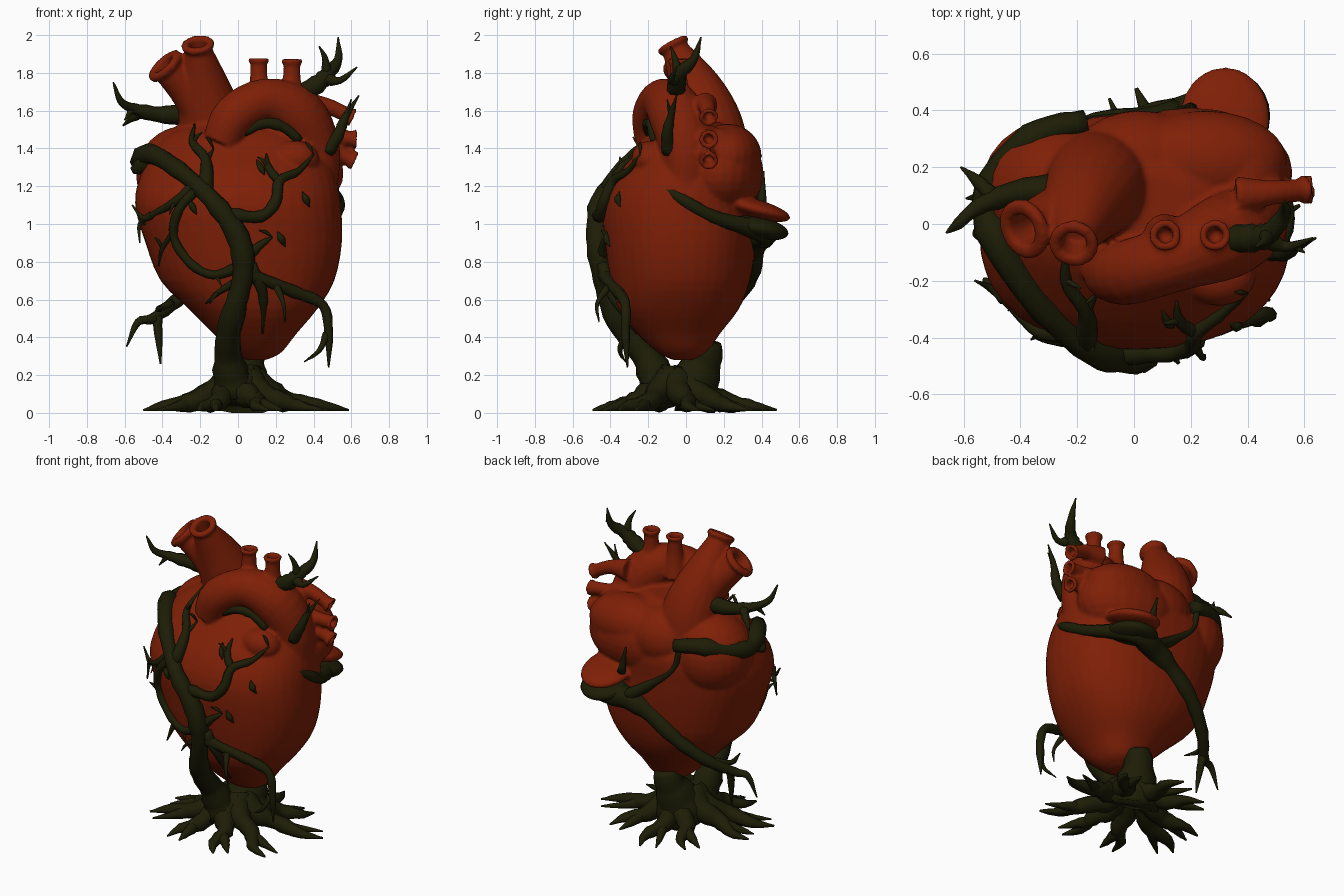
import bpy, bmesh, math, random
from mathutils import Vector, Matrix
from mathutils.bvhtree import BVHTree

random.seed(4)
cube = bpy.data.objects.get("Cube")
if cube:
    bpy.data.objects.remove(cube)


def material(name, colour):
    mat = bpy.data.materials.new(name)
    mat.use_nodes = True
    mat.diffuse_color = (*colour, 1)
    mat.node_tree.nodes["Principled BSDF"].inputs["Base Color"].default_value = (*colour, 1)
    return mat


red = material("heart red", (.21, .014, .002))
bark = material("dark bark", (.012, .012, .002))


def finish(name, bm, mat):
    bmesh.ops.recalc_face_normals(bm, faces=bm.faces)
    for face in bm.faces:
        face.smooth = True
    mesh = bpy.data.meshes.new(name)
    bm.to_mesh(mesh)
    bm.free()
    mesh.materials.append(mat)
    obj = bpy.data.objects.new(name, mesh)
    bpy.context.collection.objects.link(obj)
    return obj


def skin(bm, loops):
    """Bridge a row of equal rings and cap both ends."""
    rows = [[bm.verts.new(co) for co in loop] for loop in loops]
    n = len(rows[0])
    for a, b in zip(rows, rows[1:]):
        for i in range(n):
            j = (i + 1) % n
            bm.faces.new((a[i], a[j], b[j], b[i]))
    bm.faces.new(rows[0][::-1])
    bm.faces.new(rows[-1])


def spline(points, steps):
    pts = [Vector(p) for p in points]
    pts = [pts[0] * 2 - pts[1]] + pts + [pts[-1] * 2 - pts[-2]]
    out = []
    for a, b, c, d in zip(pts, pts[1:], pts[2:], pts[3:]):
        for k in range(steps):
            t = k / steps
            out.append(b + (c - a) * (t / 2) + (a * 2 - b * 5 + c * 4 - d) * (t * t / 2)
                       + (b * 3 - a - c * 3 + d) * (t ** 3 / 2))
    return out + [pts[-2]]


def tube(bm, points, sides=8, steps=4, mouth=False, knobs=0.0):
    """Tapered tube through (x, y, z, radius); a mouth adds a lipped hollow end."""
    path = spline(points, steps)
    mids = [p.to_3d() for p in path]
    radii = [max(p[3], .003) * (1 + random.uniform(-knobs, knobs)) for p in path]
    ways = [(mids[min(i + 1, len(mids) - 1)] - mids[max(i - 1, 0)]).normalized()
            for i in range(len(mids))]
    if mouth:
        end, r, way = mids[-1], radii[-1], ways[-1]
        for shift, scale in ((.1, 1.3), (.45, 1.3), (.55, 1.1), (.5, .7), (-1, .6)):
            mids.append(end + way * shift * r)
            radii.append(r * scale)
            ways.append(way)
    side = ways[0].orthogonal().normalized()
    loops = []
    for mid, r, way in zip(mids, radii, ways):
        side = (side - way * side.dot(way)).normalized()
        other = way.cross(side)
        turn = [math.tau * i / sides for i in range(sides)]
        loops.append([mid + (side * math.cos(a) + other * math.sin(a)) * r for a in turn])
    skin(bm, loops)


def blob(bm, centre, size, tilt=0.0):
    matrix = (Matrix.Translation(centre) @ Matrix.Rotation(tilt, 4, "X")
              @ Matrix.Diagonal((*size, 1)))
    bmesh.ops.create_uvsphere(bm, u_segments=24, v_segments=16, radius=1, matrix=matrix)


def fuller(value):
    """Push a sine or cosine outward for a squarer oval."""
    return math.copysign(abs(value) ** .88, value)


# Heart muscle: stacked ovals of height, centre and half widths
flesh = bmesh.new()
muscle = [(.28, .1, -.02, .05, .05), (.32, .1, -.02, .13, .13), (.42, .09, -.04, .22, .22),
          (.55, .08, -.04, .34, .32), (.7, .05, -.03, .46, .37), (.9, .03, -.03, .52, .4),
          (1.1, 0, -.03, .545, .41), (1.25, 0, 0, .52, .38), (1.38, 0, .02, .46, .29),
          (1.48, 0, .05, .36, .22), (1.54, 0, .06, .2, .12)]
skin(flesh, [[(cx + rx * fuller(math.cos(a)), cy + ry * fuller(math.sin(a)), z)
              for a in (math.tau * i / 40 for i in range(40))]
             for z, cx, cy, rx, ry in spline(muscle, 3)])

# Atria, auricle and rear flap
blob(flesh, (.2, .18, 1.27), (.36, .23, .24))
blob(flesh, (.25, .22, 1.36), (.29, .18, .17))
blob(flesh, (.02, .21, 1.33), (.25, .19, .19))
blob(flesh, (.38, .17, 1.33), (.16, .2, .18))
blob(flesh, (-.28, .12, 1.26), (.26, .25, .26))
blob(flesh, (.3, -.18, 1.34), (.13, .11, .1), -.4)
blob(flesh, (.32, .37, 1.08), (.16, .19, .05), -.27)

# Great vein trunk with two open branches
tube(flesh, [(-.12, .14, 1.35, .2), (-.14, .12, 1.53, .18), (-.18, .05, 1.72, .14),
             (-.21, -.06, 1.93, .068)], 20, mouth=True)
tube(flesh, [(-.15, .08, 1.55, .13), (-.26, .04, 1.7, .1), (-.37, -.01, 1.82, .083)],
     20, mouth=True)

# Arching artery with small vessels on top and at the side
tube(flesh, [(-.09, -.17, 1.43, .1), (-.02, -.17, 1.57, .115), (.14, -.12, 1.65, .12),
             (.31, -.05, 1.58, .15), (.4, 0, 1.4, .14), (.42, 0, 1.2, .11)], 20)
for x, tip in ((.11, 1.855), (.285, 1.85)):
    tube(flesh, [(x, -.04, 1.6, .08), (x, -.04, 1.75, .05), (x, -.04, tip, .044)],
         14, mouth=True)
for z, tip, reach in ((1.63, 1.57, .59), (1.47, 1.45, .61), (1.4, 1.34, .6)):
    tube(flesh, [(.36, .1, z, .07), (.48, .11, z - .01, .045), (reach, .12, tip, .04)],
         14, mouth=True)

heart = finish("heart", flesh, red)
merge = heart.modifiers.new("merge", "REMESH")
merge.mode = "VOXEL"
merge.voxel_size = .012
merge.use_smooth_shade = True
soften = heart.modifiers.new("soften", "SMOOTH")
soften.iterations = 3
surface = BVHTree.FromObject(heart, bpy.context.evaluated_depsgraph_get())


def cling(points, fallback=-.2):
    """Lay (x, z, radius) points on the front of the heart."""
    out = []
    for x, z, r in points:
        hit = surface.ray_cast(Vector((x, -2, z)), Vector((0, 1, 0)))[0]
        out.append((x, (hit.y if hit else fallback) - r * .6, z, r))
    return out


def limb(name, *paths, twigs=0):
    """One bark object of several tubes, with a few short twigs."""
    bm = bmesh.new()
    for path in paths:
        tube(bm, path, knobs=.1)
        for _ in range(twigs):
            base = Vector(random.choice(path[1:]))
            way = Vector((random.uniform(-1, 1), random.uniform(-.5, .1),
                          random.uniform(-1, 1))).normalized() * .08
            start = base.to_3d()
            bend = start + way * .5 + Vector((0, 0, .01))
            tube(bm, [(*start, base[3] * .6), (*bend, .01), (*(start + way), .002)], 6, 3)
    finish(name, bm, bark)


# Main vine wrapping the side, crossing the front and becoming the trunk
limb("main_vine",
     [(-.17, .36, 1.36, .045), (-.32, .32, 1.38, .055), (-.46, .21, 1.35, .055),
      (-.52, .06, 1.33, .055), (-.46, -.1, 1.37, .06), (-.32, -.3, 1.29, .05)]
     + cling([(-.14, 1.13, .05), (0, .93, .06), (.03, .75, .06), (-.01, .58, .06)])
     + [(-.05, -.31, .42, .07), (-.05, -.2, .28, .08), (-.02, -.13, .12, .12)],
     [(-.44, -.08, 1.37, .05), (-.51, -.04, 1.31, .045), (-.56, -.03, 1.28, .02)])

# Front branches
limb("upper_front_branches",
     cling([(-.17, 1.18, .04), (-.17, 1.34, .028), (-.24, 1.43, .02), (-.23, 1.53, .004)]),
     cling([(-.17, 1.33, .02), (-.13, 1.4, .004)]),
     cling([(-.22, 1.22, .03), (-.33, 1.12, .022)])
     + [(-.43, -.29, 1.06, .02), (-.5, -.23, 1.03, .014), (-.56, -.2, 1.1, .004)],
     [(-.46, -.27, 1.05, .018), (-.52, -.2, 1, .012), (-.52, -.22, .9, .004)],
     cling([(-.04, 1.05, .035), (.12, 1.04, .032), (.2, 1.12, .03), (.22, 1.23, .028),
            (.32, 1.28, .02), (.4, 1.37, .005)]),
     cling([(.22, 1.22, .025), (.16, 1.3, .02), (.15, 1.37, .004)]), twigs=1)
limb("middle_front_branches",
     cling([(-.2, 1.2, .03), (-.31, 1.08, .025), (-.34, .93, .022), (-.25, .79, .024),
            (-.13, .73, .022), (0, .77, .03)]),
     cling([(-.33, .97, .018), (-.4, .87, .012), (-.42, .78, .004)]),
     cling([(.05, .83, .03), (.12, .89, .022), (.18, .93, .005)]),
     cling([(.06, .78, .04), (.13, .64, .028), (.13, .42, .006)]),
     cling([(0, .7, .025), (-.1, .64, .015), (-.17, .58, .004)]), twigs=1)
limb("hanging_branch",
     cling([(.03, .74, .045), (.15, .7, .032), (.3, .64, .032)])
     + [(.45, -.32, .57, .026), (.48, -.32, .42, .024), (.48, -.31, .24, .004)],
     [(.47, -.32, .42, .02), (.43, -.35, .33, .014), (.35, -.32, .27, .003)],
     [(.2, -.4, .68, .02), (.24, -.47, .58, .012), (.25, -.46, .48, .003)])

# Small thorns poking through the front
for i, (x, z) in enumerate(((.12, 1.3), (.36, 1.13), (.23, .92), (-.24, 1.09))):
    limb("thorn_%d" % (i + 1),
         cling([(x - .02, z + .04, .003), (x, z, .018), (x + .02, z - .04, .003)]))

# Rear vein running round the side, under the flap and across the back
limb("rear_vein",
     [(.46, -.17, 1.23, .02), (.53, -.02, 1.13, .03), (.51, .14, 1.04, .035),
      (.43, .31, .99, .05), (.33, .43, .95, .06), (.16, .38, .93, .07),
      (0, .36, .85, .055), (-.17, .34, .72, .045), (-.33, .25, .59, .04),
      (-.45, .13, .5, .028), (-.53, .1, .48, .02), (-.59, .09, .35, .004)],
     [(-.43, .14, .51, .028), (-.42, .12, .4, .02), (-.41, .1, .26, .004)],
     [(-.35, .22, .58, .025), (-.42, .12, .55, .018), (-.4, 0, .56, .004)],
     [(.16, .4, .95, .04), (0, .37, 1.06, .03), (-.16, .36, 1.2, .02),
      (-.2, .36, 1.34, .02)], [(.2, .4, 1.1, .03), (.16, .41, 1.28, .004)])
pad = bmesh.new()
blob(pad, (.33, .38, .98), (.15, .165, .06), -.2)
finish("flap_underside", pad, bark)

# Dry branches growing from the top
limb("upper_right_branch",
     [(-.26, .12, 1.58, .06), (-.42, .11, 1.58, .045), (-.55, .06, 1.61, .03),
      (-.62, 0, 1.65, .02), (-.66, -.03, 1.75, .004)],
     [(-.5, .1, 1.59, .03), (-.56, .16, 1.56, .02), (-.61, .2, 1.52, .004)],
     [(-.56, .05, 1.61, .02), (-.6, .02, 1.55, .004)])
limb("upper_left_branch",
     [(.3, -.05, 1.67, .06), (.42, -.05, 1.74, .05), (.48, -.03, 1.8, .04),
      (.53, .04, 1.87, .025), (.53, .08, 1.99, .004)],
     [(.47, -.04, 1.8, .03), (.46, -.06, 1.88, .015), (.43, -.08, 1.94, .004)],
     [(.46, -.05, 1.77, .035), (.54, -.08, 1.76, .02), (.63, -.05, 1.83, .004)])
limb("side_branch",
     [(.47, -.09, 1.38, .04), (.53, -.1, 1.47, .032), (.57, -.08, 1.57, .02),
      (.64, -.05, 1.68, .004)], [(.57, -.08, 1.57, .015), (.6, -.1, 1.66, .003)])

# Dark vine tucked below the arch
limb("arch_vine", [(.03, -.2, 1.48, .02), (.12, -.2, 1.53, .03), (.23, -.18, 1.52, .03),
                   (.33, -.17, 1.44, .02)])

# Rear trunk and spreading, winding, forked roots
stump = bmesh.new()
tube(stump, [(.07, .11, .37, .08), (.05, .1, .28, .095), (.03, .05, .17, .14),
             (.02, 0, .05, .18)], 12, knobs=.06)
count = 9
for i in range(count):
    angle = math.tau * (i + random.uniform(-.15, .15)) / count
    reach = random.uniform(.5, .58)
    bend = random.choice((-.2, .2))

    def spot(distance, height, radius, swing=0.0):
        a = angle + swing
        return (.02 + distance * math.cos(a), -.04 + distance * .92 * math.sin(a),
                height, radius)

    tube(stump, [spot(.04, .18, .09), spot(.15, .11, .07, -bend * .4),
                 spot(.27, .06, .05, bend * .7), spot(reach * .78, .03, .032, bend * .2),
                 spot(reach, .015, .006, bend * .6)], knobs=.12)
    tube(stump, [spot(.3, .05, .04, bend * .6), spot(.4, .03, .025, bend * 1.2),
                 spot(reach * .95, .014, .005, bend * 1.5)], knobs=.1)
for v in stump.verts:
    v.co.z = max(v.co.z, .01 if v.co.xy.length > .3 else 0)
finish("roots", stump, bark)
